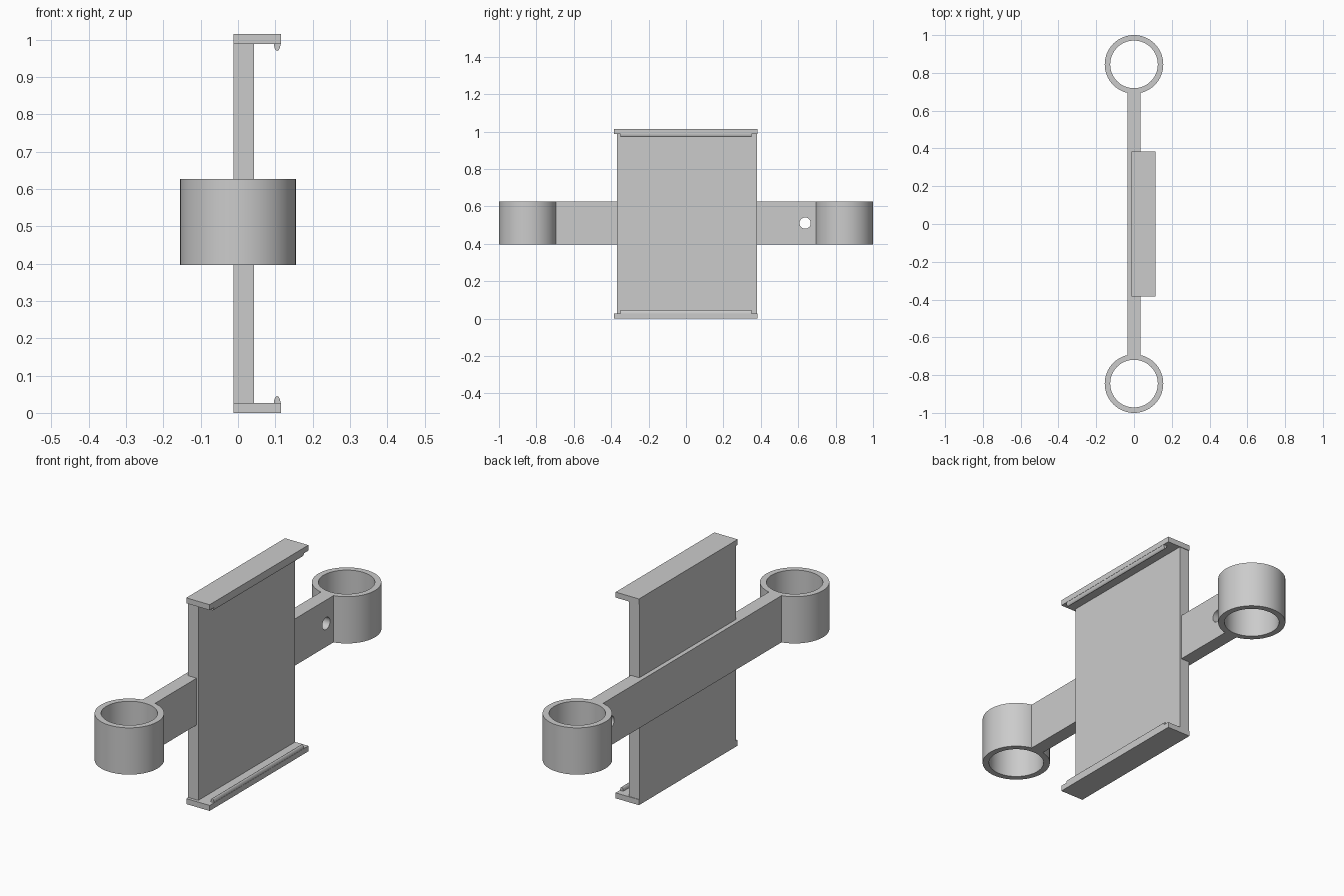
import bpy
import bmesh
from math import cos, sin, pi, radians

cube = bpy.data.objects.get("Cube")
if cube:
    bpy.data.objects.remove(cube, do_unlink=True)

grey = bpy.data.materials.new("plain grey")
grey.use_nodes = True
colour = (0.6, 0.6, 0.6, 1)
grey.diffuse_color = colour
grey.node_tree.nodes["Principled BSDF"].inputs["Base Color"].default_value = colour


def add_object(name, bm):
    bmesh.ops.recalc_face_normals(bm, faces=bm.faces)
    mesh = bpy.data.meshes.new(name)
    bm.to_mesh(mesh)
    bm.free()
    mesh.materials.append(grey)
    obj = bpy.data.objects.new(name, mesh)
    bpy.context.collection.objects.link(obj)
    return obj


def smooth(obj):
    bpy.ops.object.select_all(action='DESELECT')
    obj.select_set(True)
    bpy.context.view_layer.objects.active = obj
    bpy.ops.object.shade_smooth_by_angle(angle=radians(30))


def box(name, x, y, z):
    bm = bmesh.new()
    bmesh.ops.create_cube(bm, size=1)
    for v in bm.verts:
        v.co = [lo + (c + 0.5) * (hi - lo) for c, (lo, hi) in zip(v.co, (x, y, z))]
    return add_object(name, bm)


def extrude_y(name, outline, y0, y1):
    """Prism along y from an x-z outline."""
    bm = bmesh.new()
    face = bm.faces.new([bm.verts.new((x, y0, z)) for x, z in outline])
    new = bmesh.ops.extrude_face_region(bm, geom=[face])["geom"]
    bmesh.ops.translate(bm, vec=(0, y1 - y0, 0),
                        verts=[g for g in new if isinstance(g, bmesh.types.BMVert)])
    return add_object(name, bm)


def ring(name, y, outer, inner, z0, z1, sides=64):
    """Open tube standing upright."""
    bm = bmesh.new()
    loops = []
    for r, z in ((outer, z0), (outer, z1), (inner, z1), (inner, z0)):
        loops.append([bm.verts.new((r * cos(2 * pi * i / sides),
                                    y + r * sin(2 * pi * i / sides), z))
                      for i in range(sides)])
    for k in range(4):
        a, b = loops[k], loops[(k + 1) % 4]
        for i in range(sides):
            j = (i + 1) % sides
            bm.faces.new((a[i], a[j], b[j], b[i]))
    obj = add_object(name, bm)
    smooth(obj)
    return obj


HEIGHT = 1.015
ARM_Z = (0.396, 0.626)

# Back panel between the two flanges
box("back_panel", (-0.012, 0.043), (-0.37, 0.38), (0.01, HEIGHT - 0.01))

# Flanges with a rounded retaining lip along the front edge
for name, base, up in (("bottom", 0, 1), ("top", HEIGHT, -1)):
    box(name + "_flange", (-0.012, 0.115), (-0.385, 0.383),
        sorted((base, base + up * 0.027)))
    arc = [(0.105 + 0.009 * cos(pi * i / 12), base + up * (0.024 + 0.021 * sin(pi * i / 12)))
           for i in range(13)]
    smooth(extrude_y(name + "_lip", arc, -0.35, 0.35))

# Cross arm with a screw hole near each end
arm = box("cross_arm", (-0.034, 0.034), (-0.71, 0.71), ARM_Z)
for y in (-0.637, 0.637):
    bm = bmesh.new()
    bmesh.ops.create_cone(bm, cap_ends=True, segments=32, radius1=0.03, radius2=0.03, depth=0.3)
    for v in bm.verts:
        v.co = (v.co.z, y + v.co.x, 0.511 + v.co.y)
    cutter = add_object("hole_cutter", bm)
    cutter.hide_render = True
    cut = arm.modifiers.new("hole", 'BOOLEAN')
    cut.object = cutter
    cut.solver = 'EXACT'
    bpy.context.view_layer.objects.active = arm
    bpy.ops.object.modifier_apply(modifier=cut.name)
    bpy.data.objects.remove(cutter, do_unlink=True)
smooth(arm)

# Holder rings at the ends of the arm
for name, y in (("front_ring", -0.845), ("rear_ring", 0.845)):
    ring(name, y, 0.155, 0.126, *ARM_Z)
